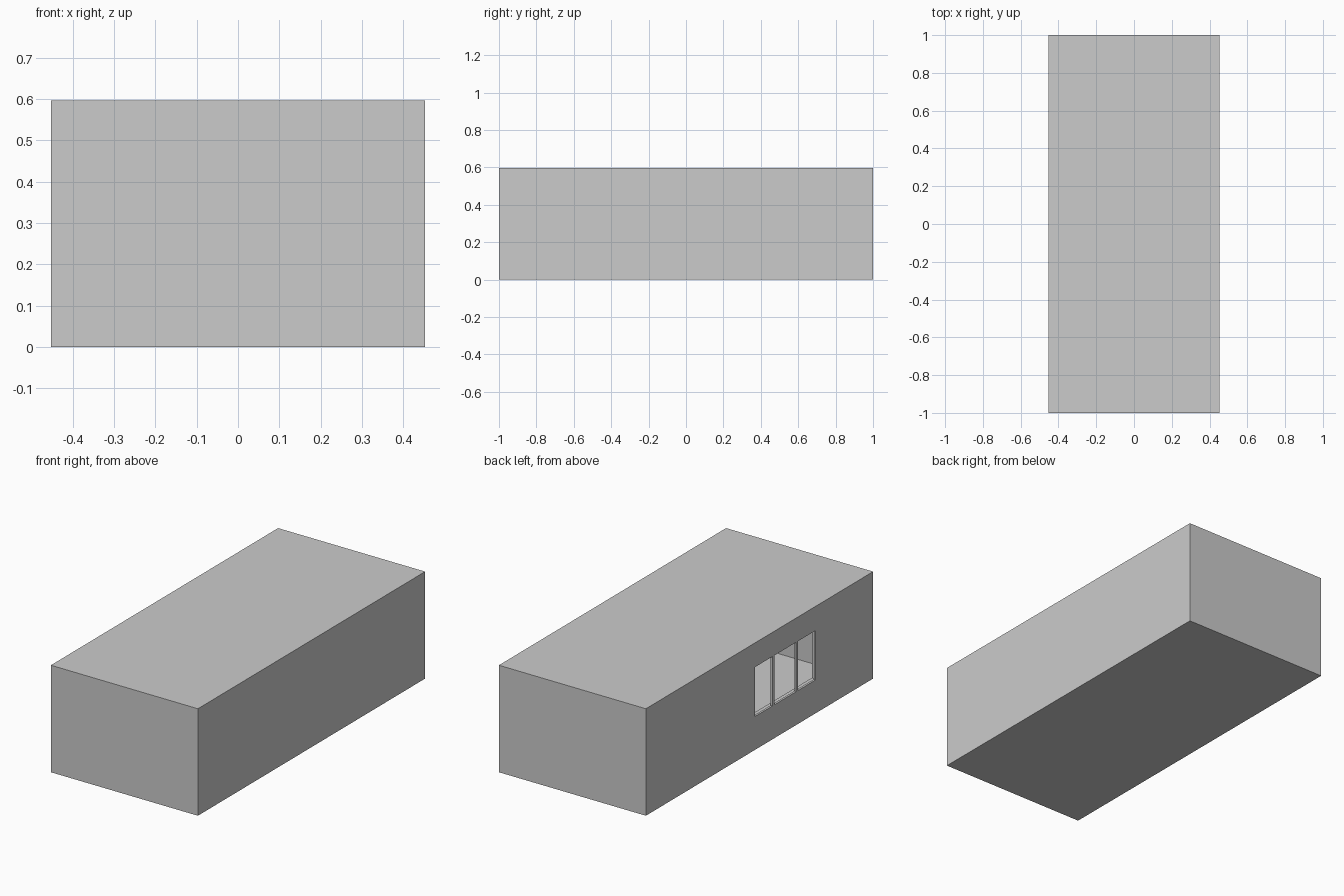
import bpy

if "Cube" in bpy.data.objects:
    bpy.data.objects.remove(bpy.data.objects["Cube"])

W, L, H = 0.906, 2.0, 0.596      # overall size
WALL, SLAB = 0.037, 0.004        # wall and floor/roof thickness
Y0, Y1, Z0, Z1 = -0.513, 0.04, 0.18, 0.461   # window opening


def box(name, lo, hi):
    bpy.ops.mesh.primitive_cube_add(size=1, location=[(a + b) / 2 for a, b in zip(lo, hi)])
    ob = bpy.context.object
    ob.name = name
    ob.scale = [b - a for a, b in zip(lo, hi)]
    bpy.ops.object.transform_apply(location=False, rotation=False, scale=True)
    return ob


def cut(target, cutter):
    mod = target.modifiers.new("cut", 'BOOLEAN')
    mod.operation = 'DIFFERENCE'
    mod.solver = 'EXACT'
    mod.object = cutter
    bpy.context.view_layer.objects.active = target
    bpy.ops.object.modifier_apply(modifier=mod.name)
    bpy.data.objects.remove(cutter, do_unlink=True)


X = -W / 2
# hollow room shell with one window opening in the left wall
shell = box("room_shell", (X, -L / 2, 0), (-X, L / 2, H))
cut(shell, box("room_cutter", (X + WALL, -L / 2 + WALL, SLAB), (-X - WALL, L / 2 - WALL, H - SLAB)))
cut(shell, box("window_cutter", (X - 0.1, Y0, Z0), (X + WALL + 0.05, Y1, Z1)))

# upright window bars, set at the outer face
for i, y in enumerate((-0.513, -0.341, -0.133)):
    box(f"window_bar_{i + 1}", (X, y, Z0), (X + 0.012, y + 0.018, Z1))

# slim rail along the bottom of the window
box("window_bottom_rail", (X, Y0, Z0), (X + 0.012, Y1, Z0 + 0.006))
